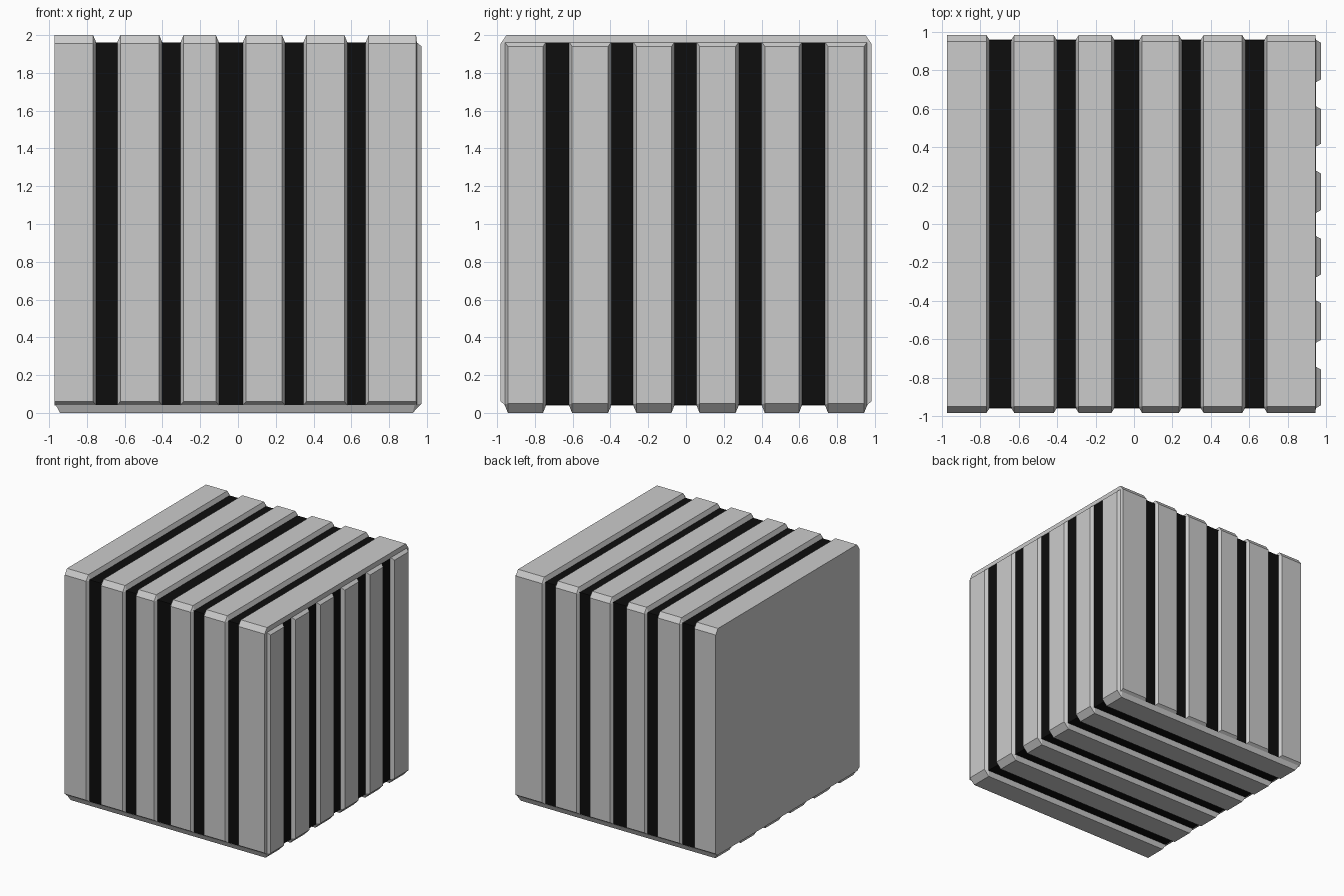
import bpy, bmesh

if "Cube" in bpy.data.objects:
    bpy.data.objects.remove(bpy.data.objects["Cube"])

black = bpy.data.materials.new("black_core")
black.diffuse_color = (0.004, 0.004, 0.004, 1)
black.use_nodes = True
black.node_tree.nodes["Principled BSDF"].inputs["Base Color"].default_value = black.diffuse_color


def box(name, lo, hi, mat=None):
    bm = bmesh.new()
    bmesh.ops.create_cube(bm, size=1)
    for v in bm.verts:
        v.co = [l + (c + 0.5) * (h - l) for c, l, h in zip(v.co, lo, hi)]
    finish(name, bm, mat)


def finish(name, bm, mat=None):
    bmesh.ops.recalc_face_normals(bm, faces=bm.faces)
    me = bpy.data.meshes.new(name)
    bm.to_mesh(me)
    bm.free()
    if mat:
        me.materials.append(mat)
    ob = bpy.data.objects.new(name, me)
    bpy.context.collection.objects.link(ob)


def strip(name, path, a, b, place, taper_a=0.017, taper_b=0.017):
    """Plank with sloped edges that wraps around the core along a path.
    Each path entry is (base point on the core, outer point)."""
    bm = bmesh.new()
    rings = []
    for base, top in path:
        rings.append([bm.verts.new(place(w, p)) for w, p in
                      ((a, base), (a + taper_a, top), (b - taper_b, top), (b, base))])
    for r, s in zip(rings, rings[1:]):
        for i in range(4):
            j = (i + 1) % 4
            bm.faces.new((r[i], r[j], s[j], s[i]))
    bm.faces.new(rings[0])
    bm.faces.new(rings[-1])
    bmesh.ops.dissolve_degenerate(bm, dist=1e-5, edges=bm.edges)
    finish(name, bm)


# Black inner block and the plain left side
box("core", (-0.965, -0.957, 0.042), (0.943, 0.957, 1.962), black)
box("left_panel", (-0.972, -0.96, 0.04), (-0.96, 0.96, 1.965))

# Planks running up the front, over the top and down the back
half = [((-0.955, 0.04), (-0.982, 0.06)), ((-0.955, 1.955), (-0.982, 1.955)),
        ((-0.95, 1.96), (-0.95, 2.0))]
wrap = half + [((-b[0], b[1]), (-t[0], t[1])) for b, t in reversed(half)]
columns = [(-0.972, -0.75), (-0.64, -0.40), (-0.305, -0.10),
           (0.025, 0.25), (0.345, 0.58), (0.675, 0.947)]
for i, (a, b) in enumerate(columns):
    strip(f"front_top_back_plank_{i + 1}", wrap, a, b, lambda w, p: (w, p[0], p[1]),
          0 if i == 0 else 0.017, 0.004 if i == 5 else 0.017)

# Planks running down the right side and under the bottom
under = [((0.942, 1.965), (0.972, 1.94)), ((0.942, 0.045), (0.972, 0.05)),
         ((0.935, 0.042), (0.925, 0.0)), ((-0.965, 0.042), (-0.942, 0.0))]
rows = [(-0.96, -0.74), (-0.62, -0.395), (-0.28, -0.06),
        (0.055, 0.28), (0.40, 0.615), (0.735, 0.96)]
for i, (a, b) in enumerate(rows):
    strip(f"right_bottom_plank_{i + 1}", under, a, b, lambda w, p: (p[0], w, p[1]))
